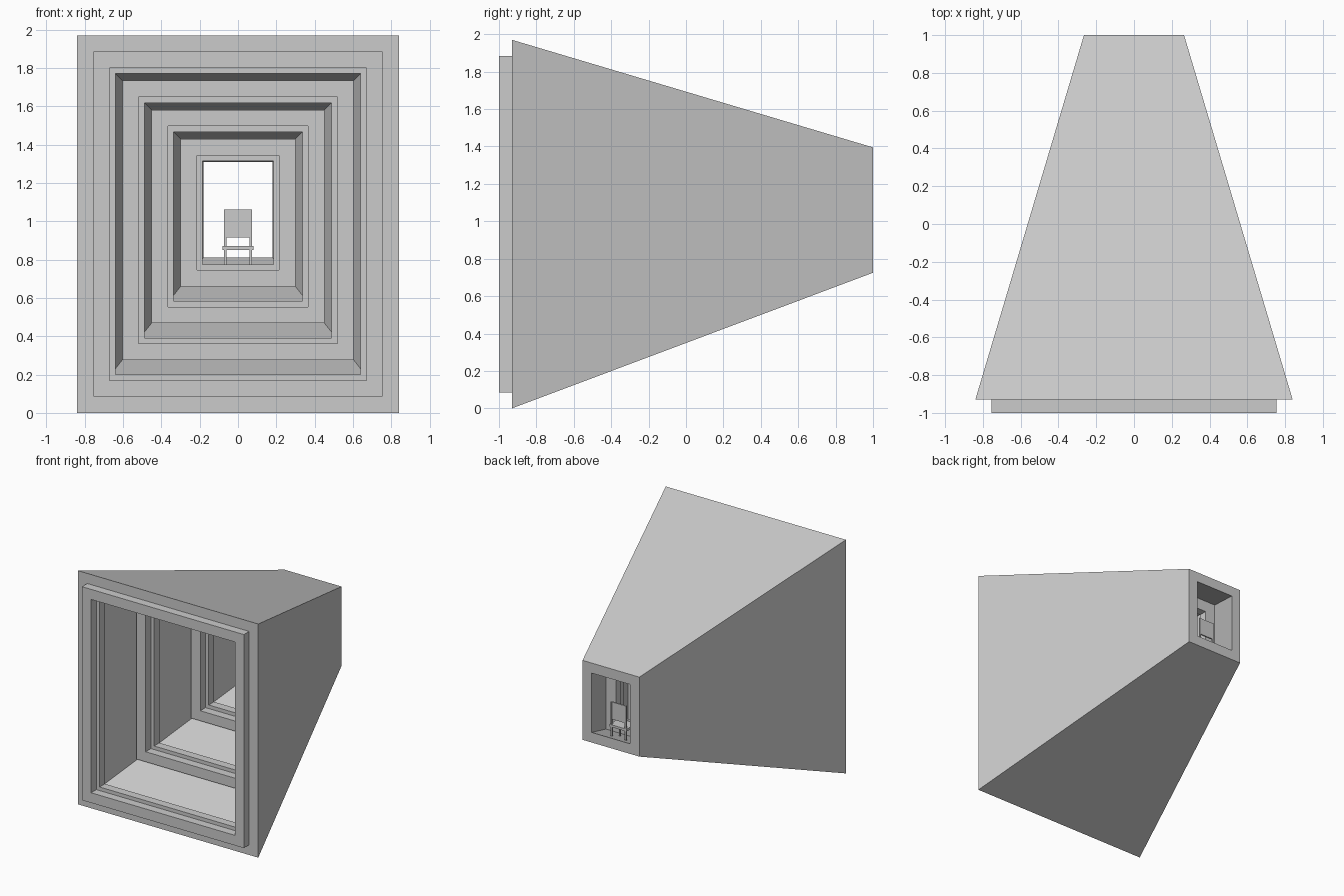
import bpy, bmesh

if "Cube" in bpy.data.objects:
    bpy.data.objects.remove(bpy.data.objects["Cube"])

Y0, Y1 = -0.93, 1.0
WALL = 0.085


def section(y):
    """Outer half width, bottom and top of the tapering tunnel at depth y."""
    t = (y - Y0) / (Y1 - Y0)
    return 0.84 - 0.575 * t, 0.725 * t, 1.97 - 0.575 * t


def ring_tube(name, front_out, front_in, back_out, back_in, ya, yb):
    """Rectangular tube; each loop is (half width, bottom, top)."""
    bm = bmesh.new()
    loops = []
    for (w, lo, hi), y in ((front_out, ya), (front_in, ya), (back_in, yb), (back_out, yb)):
        loops.append([bm.verts.new((x, y, z)) for x, z in
                      ((-w, lo), (w, lo), (w, hi), (-w, hi))])
    for i in range(4):
        a, b = loops[i], loops[(i + 1) % 4]
        for j in range(4):
            k = (j + 1) % 4
            bm.faces.new((a[j], a[k], b[k], b[j]))
    bmesh.ops.recalc_face_normals(bm, faces=bm.faces)
    mesh = bpy.data.meshes.new(name)
    bm.to_mesh(mesh)
    bm.free()
    obj = bpy.data.objects.new(name, mesh)
    bpy.context.collection.objects.link(obj)
    return obj


def shrink(s, d):
    return s[0] - d, s[1] + d, s[2] - d


def box(name, x0, x1, y0, y1, z0, z1):
    bpy.ops.mesh.primitive_cube_add(size=1, location=((x0 + x1) / 2, (y0 + y1) / 2, (z0 + z1) / 2))
    obj = bpy.context.object
    obj.name = name
    obj.scale = (x1 - x0, y1 - y0, z1 - z0)
    return obj


# Tapering tunnel shell, open at both ends
front, back = section(Y0), section(Y1)
ring_tube("tunnel_shell", front, shrink(front, WALL), back, shrink(back, WALL), Y0, Y1)

# Four receding door frames, each with a stepped inner stop
for i in range(4):
    y = Y0 + 0.51 * i
    outer = shrink(section(y), WALL)
    opening = shrink(outer, 0.085)
    ring_tube(f"door_frame_{i + 1}", outer, opening, outer, opening, y - 0.07, y)
    stop = shrink(outer, 0.115)
    rear = shrink(section(y + 0.07), WALL)
    ring_tube(f"frame_stop_{i + 1}", outer, stop, rear, stop, y, y + 0.07)

# Chair at the far end, facing the front
box("seat", -0.08, 0.08, 0.775, 0.905, 0.85, 0.87)
box("backrest", -0.064, 0.064, 0.888, 0.9, 0.915, 1.06)
for side, s in (("left", -1), ("right", 1)):
    xs = sorted((s * 0.06, s * 0.072))
    box(f"{side}_front_leg", *xs, 0.78, 0.792, 0.725, 0.85)
    box(f"{side}_back_leg", *xs, 0.89, 0.902, 0.77, 0.87)
    box(f"{side}_back_post", *xs, 0.89, 0.905, 0.87, 1.06)
